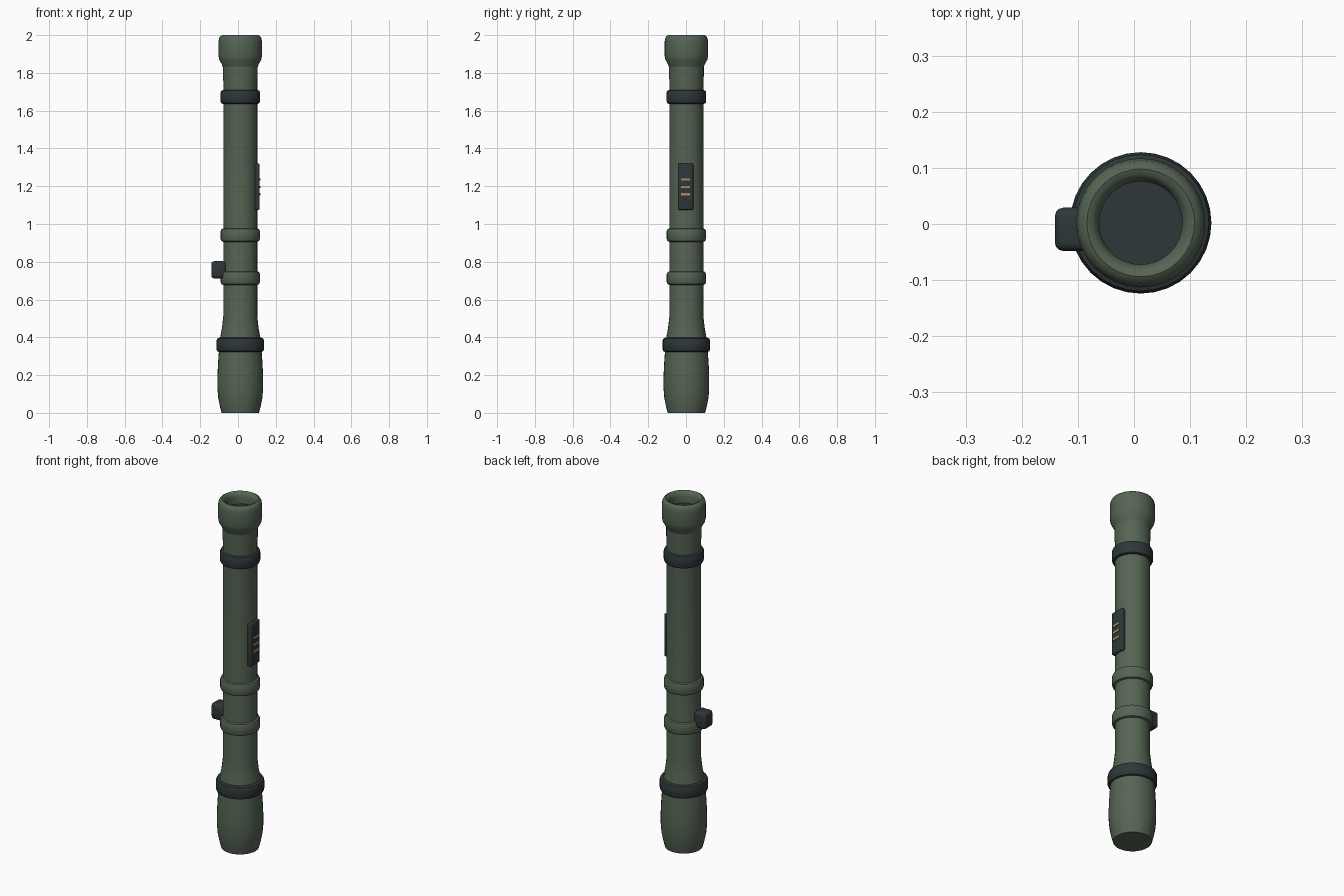
import bpy, bmesh, math
from mathutils import Matrix

if "Cube" in bpy.data.objects:
    bpy.data.objects.remove(bpy.data.objects["Cube"])

CX, CY, SEG = 0.012, 0.002, 32


def material(name, rgb):
    m = bpy.data.materials.new(name)
    m.use_nodes = True
    m.diffuse_color = (*rgb, 1)
    m.node_tree.nodes["Principled BSDF"].inputs["Base Color"].default_value = (*rgb, 1)
    return m


green = material("olive green", (0.092, 0.128, 0.088))
dark = material("charcoal", (0.028, 0.038, 0.040))
tan = material("tan", (0.40, 0.27, 0.13))


def finish(name, bm, mat, angle=40):
    bmesh.ops.recalc_face_normals(bm, faces=bm.faces)
    me = bpy.data.meshes.new(name)
    bm.to_mesh(me)
    bm.free()
    me.materials.append(mat)
    ob = bpy.data.objects.new(name, me)
    bpy.context.collection.objects.link(ob)
    bpy.ops.object.select_all(action='DESELECT')
    ob.select_set(True)
    bpy.context.view_layer.objects.active = ob
    bpy.ops.object.shade_smooth_by_angle(angle=math.radians(angle))
    return ob


def lathe(name, profile, mat, closed=False):
    """Revolve (radius, z) points around the tube axis; radius 0 closes an end."""
    bm = bmesh.new()
    pts = profile + profile[:1] if closed else profile
    verts = [bm.verts.new((CX + r, CY, z)) for r, z in pts]
    edges = [bm.edges.new(pair) for pair in zip(verts, verts[1:])]
    bmesh.ops.spin(bm, geom=verts + edges, cent=(CX, CY, 0), axis=(0, 0, 1),
                   angle=math.tau, steps=SEG)
    bmesh.ops.remove_doubles(bm, verts=bm.verts, dist=0.0005)
    return finish(name, bm, mat)


def band(name, z0, z1, r, mat):
    """Ring with rounded outer edges."""
    b, inner = 0.015, 0.07
    lathe(name, [(inner, z0), (r - b, z0), (r - b * 0.3, z0 + b * 0.3), (r, z0 + b),
                 (r, z1 - b), (r - b * 0.3, z1 - b * 0.3), (r - b, z1), (inner, z1)],
          mat, closed=True)


def box(name, lo, hi, mat, bevel=0):
    bm = bmesh.new()
    size = [b - a for a, b in zip(lo, hi)]
    mid = [(a + b) / 2 for a, b in zip(lo, hi)]
    bmesh.ops.create_cube(bm, size=1, matrix=Matrix.Translation(mid) @ Matrix.Diagonal((*size, 1)))
    if bevel:
        bmesh.ops.bevel(bm, geom=bm.edges[:], offset=bevel, segments=3,
                        profile=0.5, affect='EDGES')
    return finish(name, bm, mat)


# Main tube with flared, barrel-shaped base
lathe("tube_body", [(0, 0), (0.099, 0), (0.108, 0.035), (0.117, 0.08), (0.121, 0.13),
                    (0.121, 0.19), (0.118, 0.26), (0.113, 0.33), (0.106, 0.40),
                    (0.097, 0.45), (0.090, 0.51), (0.090, 1.76), (0.092, 1.78),
                    (0.092, 1.86)], green)

# Rounded muzzle collar with a recessed bore
lathe("muzzle_collar", [(0.092, 1.83), (0.097, 1.845), (0.111, 1.87), (0.115, 1.89),
                        (0.115, 1.965), (0.112, 1.983), (0.105, 1.995), (0.096, 2.0),
                        (0.086, 1.997), (0.078, 1.986), (0.074, 1.97), (0.074, 1.93)], green)
lathe("bore_floor", [(0, 1.935), (0.075, 1.935)], dark)

# Bands along the tube
band("upper_dark_band", 1.635, 1.71, 0.105, dark)
band("upper_green_band", 0.905, 0.977, 0.104, green)
band("lower_green_band", 0.677, 0.75, 0.104, green)
band("lower_dark_band", 0.322, 0.398, 0.126, dark)

# Side control plate with raised marks
box("control_plate", (0.085, -0.043, 1.075), (0.114, 0.039, 1.32), dark, 0.007)
for i in range(3):
    z = 1.157 + i * 0.039
    box(f"plate_mark_{i + 1}", (0.111, -0.026, z - 0.006), (0.118, 0.022, z + 0.006), tan)

# Side button
box("side_button", (-0.141, -0.048, 0.712), (-0.065, 0.029, 0.803), dark, 0.015)
